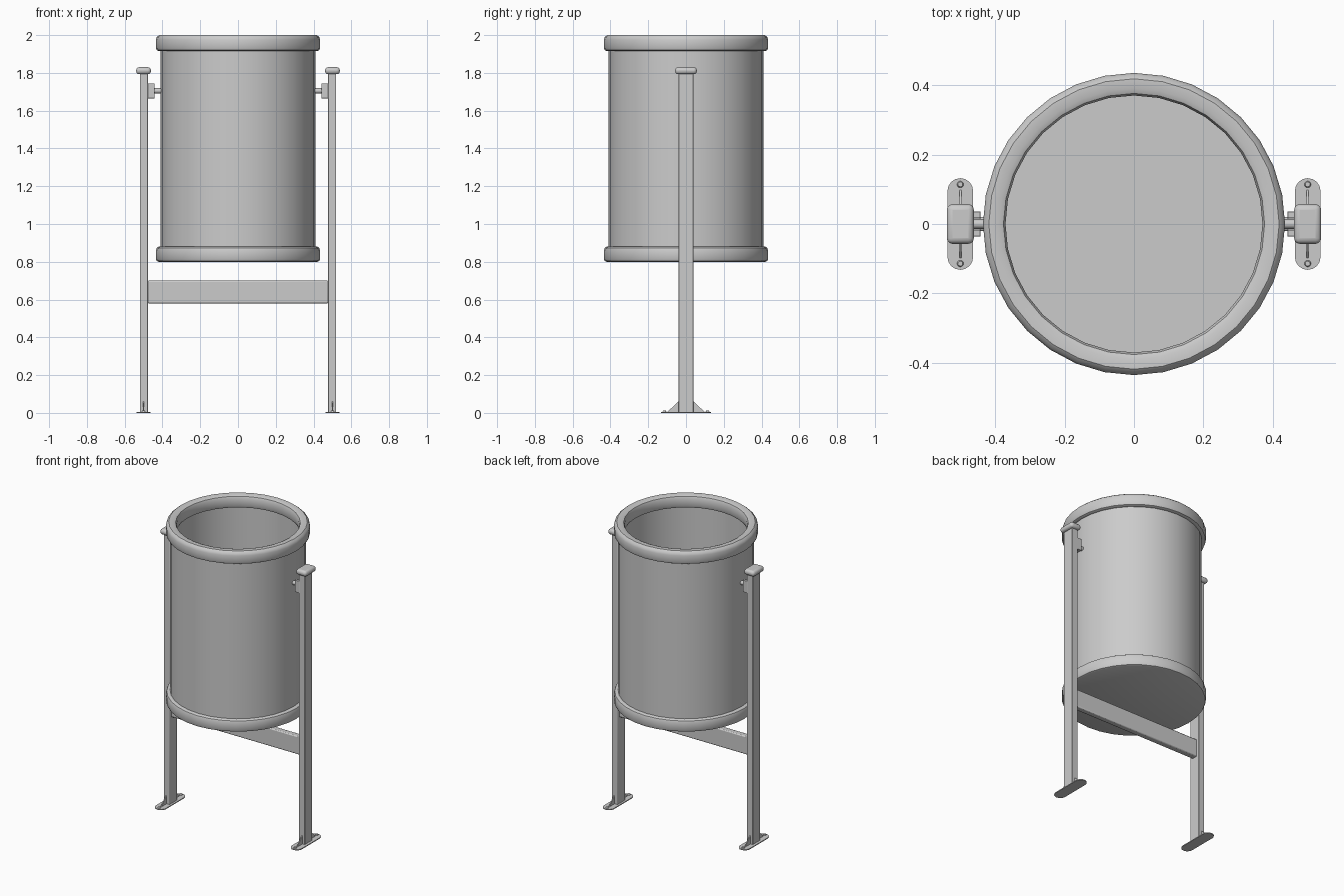
import bpy, bmesh, math
from mathutils import Matrix

if "Cube" in bpy.data.objects:
    bpy.data.objects.remove(bpy.data.objects["Cube"])

SEG = 32


def finish(name, bm, smooth=True, bevel=0, segments=2):
    bmesh.ops.recalc_face_normals(bm, faces=bm.faces)
    me = bpy.data.meshes.new(name)
    bm.to_mesh(me)
    bm.free()
    ob = bpy.data.objects.new(name, me)
    bpy.context.collection.objects.link(ob)
    if bevel:
        mod = ob.modifiers.new("bevel", 'BEVEL')
        mod.width, mod.segments = bevel, segments
        mod.limit_method = 'ANGLE'
    if smooth:
        bpy.ops.object.select_all(action='DESELECT')
        bpy.context.view_layer.objects.active = ob
        ob.select_set(True)
        bpy.ops.object.shade_smooth_by_angle(angle=math.radians(35))
    return ob


def lathe(name, profile, closed=False):
    # spin an (r, z) profile around the z axis
    bm = bmesh.new()
    vs = [bm.verts.new((r, 0, z)) for r, z in profile]
    es = [bm.edges.new(p) for p in zip(vs, vs[1:])]
    if closed:
        es.append(bm.edges.new((vs[-1], vs[0])))
    bmesh.ops.spin(bm, geom=vs + es, cent=(0, 0, 0), axis=(0, 0, 1),
                   angle=math.tau, steps=SEG, use_duplicate=False)
    bmesh.ops.remove_doubles(bm, verts=bm.verts, dist=1e-4)
    return finish(name, bm)


def box(name, x, y, z, bevel=0, segments=2):
    bm = bmesh.new()
    size = [b - a for a, b in (x, y, z)]
    mid = [(a + b) / 2 for a, b in (x, y, z)]
    bmesh.ops.create_cube(bm, size=1, matrix=Matrix.Translation(mid) @ Matrix.Diagonal((*size, 1)))
    return finish(name, bm, True, bevel, segments)


def prism(name, pts, vec):
    # extrude a flat outline along vec
    bm = bmesh.new()
    f = bm.faces.new([bm.verts.new(p) for p in pts])
    r = bmesh.ops.extrude_face_region(bm, geom=[f], use_keep_orig=True)
    bmesh.ops.translate(bm, vec=vec, verts=[v for v in r['geom'] if isinstance(v, bmesh.types.BMVert)])
    return finish(name, bm)


def cylinder_x(name, x0, x1, r, z):
    bm = bmesh.new()
    bmesh.ops.create_cone(bm, cap_ends=True, segments=16, radius1=r, radius2=r, depth=abs(x1 - x0),
                          matrix=Matrix.Translation(((x0 + x1) / 2, 0, z)) @ Matrix.Rotation(math.pi / 2, 4, 'Y'))
    return finish(name, bm)


# bin: thin walled drum, bottom pan, rolled top rim
lathe("drum", [(0.41, 0.82), (0.41, 1.96), (0.395, 1.96), (0.395, 0.82)], True)
lathe("bottom_pan", [(0, 0.80), (0.42, 0.80), (0.43, 0.804), (0.435, 0.815), (0.435, 0.86),
                     (0.43, 0.874), (0.42, 0.88), (0.40, 0.88), (0.39, 0.83), (0, 0.83)])
lathe("top_rim", [(0.405, 1.915), (0.42, 1.915), (0.43, 1.92), (0.435, 1.932), (0.435, 1.975),
                  (0.43, 1.99), (0.418, 2.0), (0.39, 2.0), (0.376, 1.994), (0.37, 1.98),
                  (0.37, 1.935), (0.376, 1.92), (0.39, 1.915)], True)

# cross bar between the posts
box("cross_bar", (-0.48, 0.48), (-0.02, 0.02), (0.58, 0.70), 0.006)

for side, s in (("left", -1), ("right", 1)):
    def span(a, b):
        return tuple(sorted((s * a, s * b)))

    # post and its rounded cap
    box(side + "_post", span(0.476, 0.52), (-0.04, 0.04), (0.0, 1.80), 0.004)
    box(side + "_post_cap", span(0.461, 0.539), (-0.057, 0.057), (1.793, 1.83), 0.016, 3)

    # foot plate with round ends
    r, cx = 0.037, s * 0.5
    outline = []
    for k in range(18):
        a = math.pi * (k if k < 9 else k - 1) / 8
        outline.append((cx + r * math.cos(a), r * math.sin(a) + (0.095 if k < 9 else -0.095), 0))
    prism(side + "_foot_plate", outline, (0, 0, 0.006))

    for end, t in (("front", -1), ("back", 1)):
        # triangular gusset and bolt head
        tri = [(cx - 0.003, t * 0.038, 0.004), (cx - 0.003, t * 0.10, 0.004), (cx - 0.003, t * 0.038, 0.062)]
        prism(f"{side}_{end}_gusset", tri, (0.006, 0, 0))
        bm = bmesh.new()
        bmesh.ops.create_cone(bm, cap_ends=True, segments=12, radius1=0.01, radius2=0.007, depth=0.008,
                              matrix=Matrix.Translation((cx, t * 0.114, 0.009)))
        finish(f"{side}_{end}_bolt", bm)
        # cheek of the pivot cradle
        box(f"{side}_{end}_cradle_cheek", span(0.442, 0.478), tuple(sorted((t * 0.018, t * 0.036))), (1.665, 1.745), 0.002)

    # cradle floor and pivot pin with head
    box(side + "_cradle_floor", span(0.442, 0.478), (-0.03, 0.03), (1.665, 1.69), 0.002)
    cylinder_x(side + "_pivot_pin", s * 0.40, s * 0.478, 0.014, 1.705)
